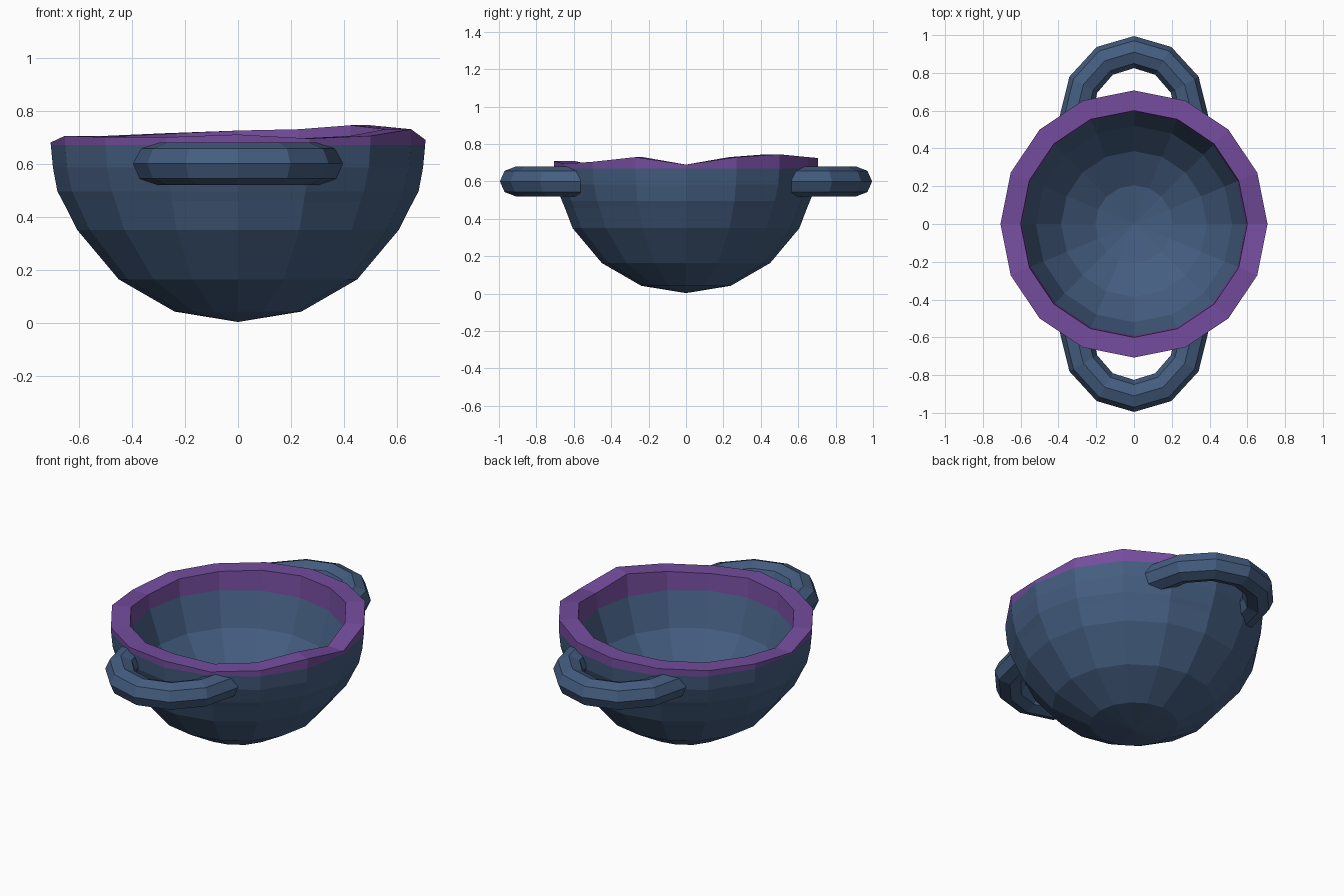
import bpy, bmesh
from math import sin, cos, pi, radians

cube = bpy.data.objects.get("Cube")
if cube:
    bpy.data.objects.remove(cube)

SIDES = 16


def material(name, color):
    mat = bpy.data.materials.new(name)
    mat.use_nodes = True
    mat.diffuse_color = color
    mat.node_tree.nodes["Principled BSDF"].inputs["Base Color"].default_value = color
    return mat


blue = material("slate blue", (0.058, 0.11, 0.215, 1))
purple = material("purple", (0.175, 0.073, 0.34, 1))


def finish(bm, name, mats):
    bmesh.ops.recalc_face_normals(bm, faces=bm.faces)
    mesh = bpy.data.meshes.new(name)
    bm.to_mesh(mesh)
    bm.free()
    for mat in mats:
        mesh.materials.append(mat)
    obj = bpy.data.objects.new(name, mesh)
    bpy.context.collection.objects.link(obj)
    return obj


def bridge(bm, lower, upper, mat=0):
    n = len(lower)
    for i in range(n):
        j = (i + 1) % n
        bm.faces.new((lower[i], lower[j], upper[j], upper[i])).material_index = mat


# Uneven rim height around the bowl, counter-clockwise from +x
RIM = [.69, .73, .745, .73, .725, .715, .705, .70,
       .68, .705, .70, .70, .71, .695, .705, .73]


def sphere_ring(radius, degrees):
    a = radians(degrees)
    return radius * sin(a), 0.7 - radius * cos(a), 0


# Bowl profile as (radius, height, side bulge), from outer base over the rim to inner base
outer = [sphere_ring(0.7, d) for d in (20, 40, 60)]
outer += [(.648, .46, .014), (.663, .495, .018), (.698, .585, 0), (.706, .67, 0)]
inner = [sphere_ring(0.6, d) for d in (80, 60, 40, 20)]
profile = outer + [(.707, None, 0), (.60, None, 0)] + inner
rim_outer = len(outer)

bm = bmesh.new()
rings = []
for radius, height, bulge in profile:
    ring = []
    for i in range(SIDES):
        a = 2 * pi * i / SIDES
        r = radius + bulge * cos(a) ** 2
        z = RIM[i] if height is None else height
        ring.append(bm.verts.new((r * cos(a), r * sin(a), z)))
    rings.append(ring)
for k in range(len(rings) - 1):
    is_rim = rim_outer - 1 <= k <= rim_outer + 1
    bridge(bm, rings[k], rings[k + 1], 1 if is_rim else 0)
for ring, z in ((rings[0], 0.003), (rings[-1], 0.1)):
    tip = bm.verts.new((0, 0, z))
    for i in range(SIDES):
        bm.faces.new((ring[i], ring[(i + 1) % SIDES], tip))
finish(bm, "bowl", [blue, purple])


# Handles: half rings with octagonal section
def handle(name, side):
    bm = bmesh.new()
    sections = []
    for step in range(7):
        a = pi * step / 6
        section = []
        for k in range(8):
            t = 2 * pi * k / 8
            grow = 0.085 * cos(t)
            section.append(bm.verts.new(((0.31 + grow) * cos(a),
                                         side * (0.565 + (0.345 + grow) * sin(a)),
                                         0.6 + 0.08 * sin(t))))
        sections.append(section)
    for lower, upper in zip(sections, sections[1:]):
        bridge(bm, lower, upper)
    bm.faces.new(sections[0])
    bm.faces.new(sections[-1])
    finish(bm, name, [blue])


handle("front_handle", -1)
handle("back_handle", 1)
